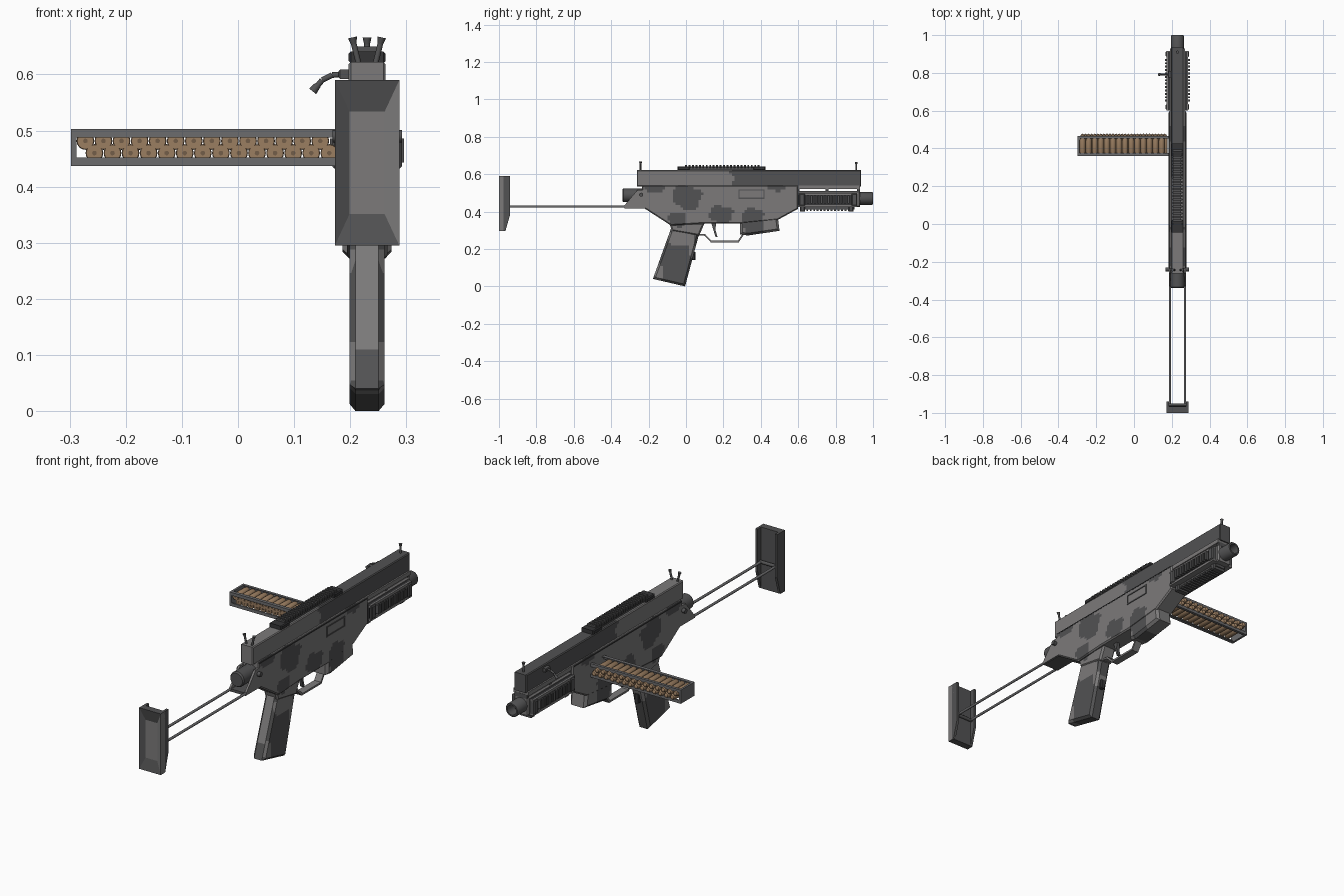
import bpy, bmesh, math
from mathutils import Vector, Matrix

if "Cube" in bpy.data.objects:
    bpy.data.objects.remove(bpy.data.objects["Cube"])

CX = 0.23  # centre plane of the gun


def material(name, r, g, b):
    m = bpy.data.materials.new(name)
    m.diffuse_color = (r, g, b, 1)
    m.use_nodes = True
    m.node_tree.nodes["Principled BSDF"].inputs["Base Color"].default_value = m.diffuse_color
    return m


LIGHT = material("light grey", .2, .195, .195)
DARK = material("dark grey", .085, .085, .087)
BLACK = material("near black", .035, .035, .037)
STEEL = material("magazine grey", .15, .15, .155)
BRASS = material("brass", .33, .21, .12)
PRIMER = material("dark brass", .17, .11, .065)


def finish(name, bm, mats, smooth=False):
    bmesh.ops.recalc_face_normals(bm, faces=bm.faces[:])
    me = bpy.data.meshes.new(name)
    bm.to_mesh(me)
    bm.free()
    for m in mats:
        me.materials.append(m)
    ob = bpy.data.objects.new(name, me)
    bpy.context.collection.objects.link(ob)
    if smooth:
        me.shade_smooth()
        me.set_sharp_from_angle(angle=math.radians(35))
    return ob


def prism(name, pts, half, mat, bevel=0.0, camo=None, cx=CX):
    """Side profile (y, z) extruded across x; camo(centre, normal) -> dark?"""
    bm = bmesh.new()
    f = bm.faces.new([bm.verts.new((cx - half, y, z)) for y, z in pts])
    r = bmesh.ops.extrude_face_region(bm, geom=[f])
    bmesh.ops.translate(bm, vec=(2 * half, 0, 0),
                        verts=[v for v in r["geom"] if isinstance(v, bmesh.types.BMVert)])
    if bevel:
        bmesh.ops.recalc_face_normals(bm, faces=bm.faces[:])
        rim = [e for e in bm.edges if abs(e.verts[0].co.x - e.verts[1].co.x) < 1e-5]
        bmesh.ops.bevel(bm, geom=rim, offset=bevel, segments=1, affect='EDGES')
    if camo:
        bmesh.ops.recalc_face_normals(bm, faces=bm.faces[:])
        for axis in (1, 2):
            vals = [v.co[axis] for v in bm.verts]
            n = Vector((0, 1, 0)) if axis == 1 else Vector((0, 0, 1))
            t = min(vals) + .0137
            while t < max(vals):
                bmesh.ops.bisect_plane(bm, geom=bm.verts[:] + bm.edges[:] + bm.faces[:],
                                       plane_co=n * t, plane_no=n, dist=1e-5)
                t += .0137
        bm.normal_update()
        for f in bm.faces:
            f.material_index = int(camo(f.calc_center_median(), f.normal))
        return finish(name, bm, [LIGHT, DARK])
    return finish(name, bm, [mat])


def box(name, x, y, z, mat, bevel=0.0):
    return prism(name, [(y[0], z[0]), (y[1], z[0]), (y[1], z[1]), (y[0], z[1])],
                 (x[1] - x[0]) / 2, mat, bevel, cx=(x[0] + x[1]) / 2)


def mid(name, half, y, z, mat, bevel=0.0):
    return box(name, (CX - half, CX + half), y, z, mat, bevel)


def lathe(name, profile, cx, cz, mat, n=24):
    """Profile of (radius, y) turned about a line along y."""
    bm = bmesh.new()
    vs = [bm.verts.new((r, y, 0)) for r, y in profile]
    es = [bm.edges.new(p) for p in zip(vs, vs[1:])]
    bmesh.ops.spin(bm, geom=vs + es, axis=(0, 1, 0), cent=(0, 0, 0), steps=n, angle=2 * math.pi)
    bmesh.ops.remove_doubles(bm, verts=bm.verts[:], dist=1e-5)
    ob = finish(name, bm, [mat], True)
    ob.location = (cx, 0, cz)
    return ob


def rod(name, a, b, r, mat, r2=None, n=12):
    a, b = Vector(a), Vector(b)
    bm = bmesh.new()
    rot = (b - a).to_track_quat('Z', 'Y').to_matrix().to_4x4()
    bmesh.ops.create_cone(bm, cap_ends=True, segments=n, radius1=r, radius2=r2 or r,
                          depth=(b - a).length, matrix=Matrix.Translation((a + b) / 2) @ rot)
    return finish(name, bm, [mat], True)


# Camouflage rules: dark ellipses (y, z, ry, rz) with a wavy outline
def inside(c, blobs):
    w = 1 + .2 * math.sin(c.y * 47 + c.z * 31) + .12 * math.sin(c.z * 83 - c.y * 29)
    return any(((c.y - y) / a) ** 2 + ((c.z - z) / b) ** 2 < w for y, z, a, b in blobs)


def body_camo(c, n):
    return inside(c, [(.005, .475, .08, .065), (-.17, .53, .06, .025), (.19, .385, .07, .045),
                      (.36, .34, .06, .09), (.48, .53, .05, .02), (-.04, .36, .05, .04)])


def upper_camo(c, n):
    return c.y > .25 + .012 * math.sin(c.z * 90)


def grip_camo(c, n):
    if n.y < -.7:
        return c.z < .11
    return not inside(c, [(-.03, .26, .07, .045), (-.15, .08, .025, .05), (.03, .2, .02, .05)])


# Receiver
prism("upper_receiver", [(-.262, .535), (.936, .535), (.936, .622), (-.262, .622)], .033, LIGHT, .004, upper_camo)
prism("main_receiver", [(-.235, .54), (-.235, .425), (-.08, .325), (.08, .335), (.29, .335), (.49, .355),
                        (.6, .415), (.6, .54)], .046, LIGHT, .006, body_camo)
prism("magazine_well", [(.29, .36), (.29, .278), (.33, .272), (.5, .297), (.49, .38)], .044, LIGHT, .012, body_camo)
prism("receiver_nose_strip", [(.59, .52), (.93, .52), (.93, .54), (.59, .54)], .04, LIGHT)
mid("seam_line", .047, (-.23, .59), (.533, .538), BLACK)
port = (CX + .044, CX + .049)
for z in (.468, .512):
    box("ejection_port_edge", port, (.28, .42), (z, z + .006), DARK)
for y in (.28, .414):
    box("ejection_port_side", port, (y, y + .006), (.468, .518), DARK)

# Handguard with slotted side rails and lower rail
mid("handguard", .038, (.59, .93), (.425, .511), LIGHT, .006)
for y in (.59, .745, .915):
    mid("handguard_spacer", .034, (y, y + .016), (.505, .525), DARK)
for s in (-1, 1):
    def side(a, b):
        return tuple(sorted((CX + s * a, CX + s * b)))
    box("side_rail_base", side(.03, .05), (.6, .91), (.425, .5), BLACK)
    for y in (.605, .885):
        box("side_rail_clamp", side(.03, .062), (y, y + .03), (.432, .495), DARK, .004)
    for z in (.424, .488):
        box("side_rail_lip", side(.03, .057), (.6, .915), (z, z + .012), LIGHT)
    for i in range(13):
        y = .648 + i * .018
        box("side_rail_tooth", side(.04, .066), (y, y + .01), (.443, .486), DARK)
mid("lower_rail", .026, (.62, .9), (.412, .43), DARK)
for i in range(15):
    y = .625 + i * .0185
    mid("lower_rail_tooth", .03, (y, y + .01), (.402, .415), DARK)
for y in (.61, .87):
    mid("lower_rail_clamp", .034, (y, y + .025), (.399, .43), DARK, .004)

# Barrel and rear cap
lathe("barrel", [(0, .9), (.034, .9), (.034, .995), (.031, 1), (.024, 1), (.022, .95), (0, .95)], CX, .47, DARK)
lathe("rear_cap", [(0, -.34), (.032, -.34), (.037, -.333), (.037, -.22), (0, -.22)], CX, .487, DARK)

# Rear bracket with pivot pin
for s in (-1, 1):
    prism("rear_bracket", [(-.26, .515), (-.225, .515), (-.215, .42), (-.33, .42), (-.33, .432)],
          .005, LIGHT, cx=CX + s * .041)
mid("bracket_floor", .042, (-.33, -.215), (.417, .43), DARK)
rod("pivot_pin", (CX - .062, -.24, .49), (CX + .062, -.24, .49), .011, DARK)

# Folding stock
for s in (-1, 1):
    rod("stock_rod", (CX + s * .04, -.96, .427), (CX + s * .04, -.22, .427), .006, STEEL)
    prism("butt_flange", [(-.975, .59), (-.94, .59), (-.94, .385), (-.965, .297), (-.975, .297)],
          .006, DARK, cx=CX + s * .0515)
# Butt plate with a sloped hollow in its rear face
bm = bmesh.new()
bmesh.ops.create_cube(bm, size=1, matrix=Matrix.Translation((CX, -.983, .4425))
                      @ Matrix.Diagonal((.115, .034, .295, 1)))
bm.normal_update()
back = [f for f in bm.faces if f.normal.y < -.9]
bmesh.ops.inset_region(bm, faces=back, thickness=.037, depth=0)
for v in back[0].verts:
    v.co.y += .012
    v.co.z += .03 if v.co.z < .44 else -.03
for f in bm.faces:
    c = f.calc_center_median()
    f.material_index = int(not (c.y < -.97 and abs(c.z - .44) < .09 and c.x > CX - .03))
finish("butt_plate", bm, [LIGHT, DARK])
rod("butt_cross_rod", (CX - .05, -.957, .427), (CX + .05, -.957, .427), .008, DARK)

# Pistol grip, trigger and guard
prism("pistol_grip", [(-.08, .34), (-.08, .31), (-.177, .04), (-.005, 0), (.066, .265), (.09, .34)],
      .0315, DARK, .011, grip_camo)
prism("grip_collar", [(-.09, .34), (-.075, .295), (.07, .27), (.1, .34)], .036, LIGHT, .008, body_camo)
mid("grip_button", .012, (.03, .05), (.14, .185), BLACK, .004)
guard = [(.06, .278), (.1, .275), (.135, .24), (.28, .24), (.31, .285)]
for (y0, z0), (y1, z1) in zip(guard, guard[1:]):
    d = Vector((y1 - y0, z1 - z0)).normalized() * .003
    n = Vector((-d.y, d.x)) * 1.5
    prism("trigger_guard", [(y0 - d.x - n.x, z0 - d.y - n.y), (y1 + d.x - n.x, z1 + d.y - n.y),
                            (y1 + d.x + n.x, z1 + d.y + n.y), (y0 - d.x + n.x, z0 - d.y + n.y)], .018, LIGHT)
prism("trigger", [(.135, .34), (.16, .34), (.158, .3), (.168, .265), (.158, .263), (.147, .3)], .008, DARK)

# Top rail
mid("top_rail", .02, (-.043, .417), (.615, .64), DARK)
for i in range(22):
    y = -.005 + i * .0185
    mid("top_rail_tooth", .026, (y, y + .01), (.632, .65), DARK, .003)
for y in (-.045, .36):
    mid("top_rail_clamp", .033, (y, y + .065), (.62, .641), BLACK, .004)

# Sights: one front post, two splayed rear posts
rod("front_sight", (CX, .91, .615), (CX, .91, .655), .005, DARK)
rod("front_sight_cap", (CX, .91, .653), (CX, .91, .666), .005, DARK, .008)
for s in (-1, 1):
    rod("rear_sight", (CX + s * .014, -.243, .615), (CX + s * .024, -.243, .656), .005, DARK)
    rod("rear_sight_cap", (CX + s * .0235, -.243, .654), (CX + s * .026, -.243, .666), .005, DARK, .008)

# Cocking handle on the left
box("handle_base", (.179, .2), (.775, .81), (.592, .609), DARK, .003)
path = [(.19, .6), (.168, .599), (.15, .59), (.136, .573)]
for (x0, z0), (x1, z1) in zip(path, path[1:]):
    rod("cocking_handle", (x0, .792, z0), (x1, .792, z1), .005, DARK)
rod("handle_knob", (.142, .792, .581), (.133, .792, .57), .006, DARK, .008)

# Side magazine: open frame of corner rails and an end plate
mx = (-.298, .19)
for z, t in ((.488, .499), (.437, .437)):
    box("magazine_front_rail", mx, (.36, .366), (z, z + .015), STEEL)
    box("magazine_back_rail", mx, (.459, .465), (z, z + .015), STEEL)
    box("magazine_front_flange", mx, (.36, .376), (t, t + .004), STEEL)
    box("magazine_back_flange", mx, (.452, .465), (t, t + .004), STEEL)
box("magazine_end", (-.298, -.288), (.36, .465), (.437, .503), STEEL)

# Cartridges in two staggered rows
first = lathe("cartridge", [(0, .369), (.0145, .369), (.0158, .371), (.0158, .44), (.0145, .456),
                            (.0095, .472), (0, .479)], -.272, .4815, BRASS, 16)
cap = lathe("cartridge_primer", [(0, .367), (.0042, .367), (.0042, .372)], -.272, .4815, PRIMER, 10)
for row, z in enumerate((.4815, .4600)):
    for i in range(14):
        if row == 0 and i == 0:
            continue
        for src in (first, cap):
            ob = src.copy()
            ob.location = (-.272 + i * .0322 + row * .0161, 0, z)
            bpy.context.collection.objects.link(ob)
